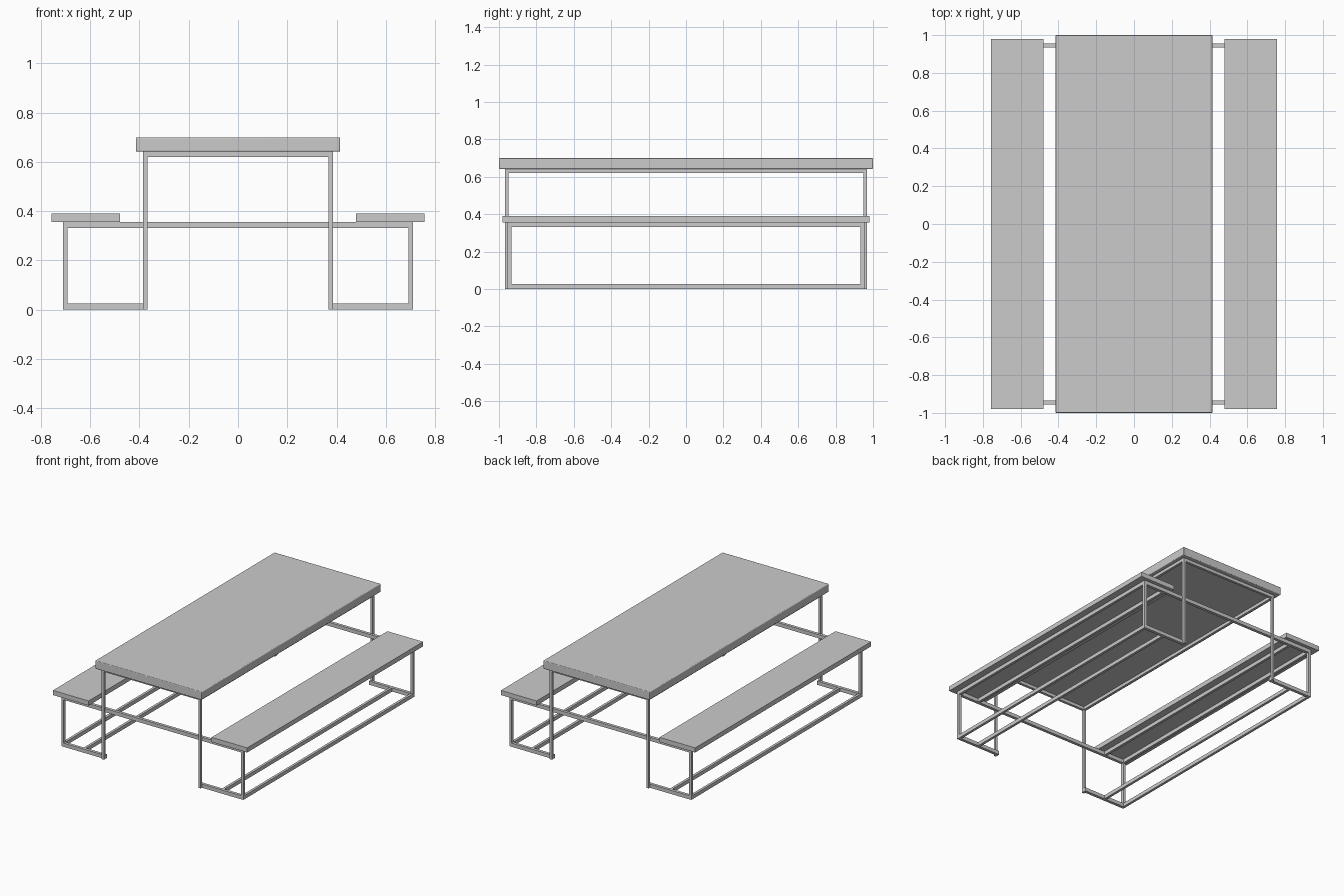
import bpy

if "Cube" in bpy.data.objects:
    bpy.data.objects.remove(bpy.data.objects["Cube"])


def box(name, x, y, z, bevel=0.0):
    """Box from (min, max) ranges on each axis."""
    bpy.ops.mesh.primitive_cube_add(size=1, location=[(a + b) / 2 for a, b in (x, y, z)])
    o = bpy.context.object
    o.name = name
    o.scale = [b - a for a, b in (x, y, z)]
    bpy.ops.object.transform_apply(location=True, rotation=False, scale=True)
    if bevel:
        m = o.modifiers.new("Bevel", 'BEVEL')
        m.width = bevel
        m.segments = 3
        bpy.ops.object.shade_smooth_by_angle()
    return o


def mirrored(o, x=True, y=True):
    """Mirror a part about the world centre planes."""
    m = o.modifiers.new("Mirror", 'MIRROR')
    m.use_axis = (x, y, False)
    # parts are positioned with meshes in world space, origin at centre
    o.data.transform(o.matrix_world)
    o.matrix_world.identity()
    return o


# Tabletop with softened edges
box("tabletop", (-0.415, 0.415), (-1, 1), (0.642, 0.7), 0.005)

# Bench seats
mirrored(box("seat", (0.48, 0.758), (-0.98, 0.98), (0.357, 0.39)), y=False)

# End frames: table legs outside, bench frame just inside
END, INNER = (0.95, 0.968), (0.934, 0.955)
mirrored(box("table_leg", (0.368, 0.386), END, (0, 0.642)))
mirrored(box("bench_leg", (0.692, 0.71), INNER, (0, 0.357)))
mirrored(box("foot_bar", (0.368, 0.71), INNER, (0, 0.026)))
mirrored(box("cross_bar", (-0.71, 0.71), INNER, (0.331, 0.357)), x=False)
mirrored(box("table_end_bar", (-0.386, 0.386), END, (0.62, 0.642)), x=False)

# Long rails under the table, under the seats and along the floor
mirrored(box("table_rail", (0.368, 0.386), (-0.955, 0.955), (0.62, 0.642)), y=False)
for label, x in (("outer", (0.692, 0.71)), ("inner", (0.531, 0.549))):
    mirrored(box(label + "_seat_rail", x, (-0.94, 0.94), (0.331, 0.357)), y=False)
    mirrored(box(label + "_floor_rail", x, (-0.94, 0.94), (0, 0.026)), y=False)
